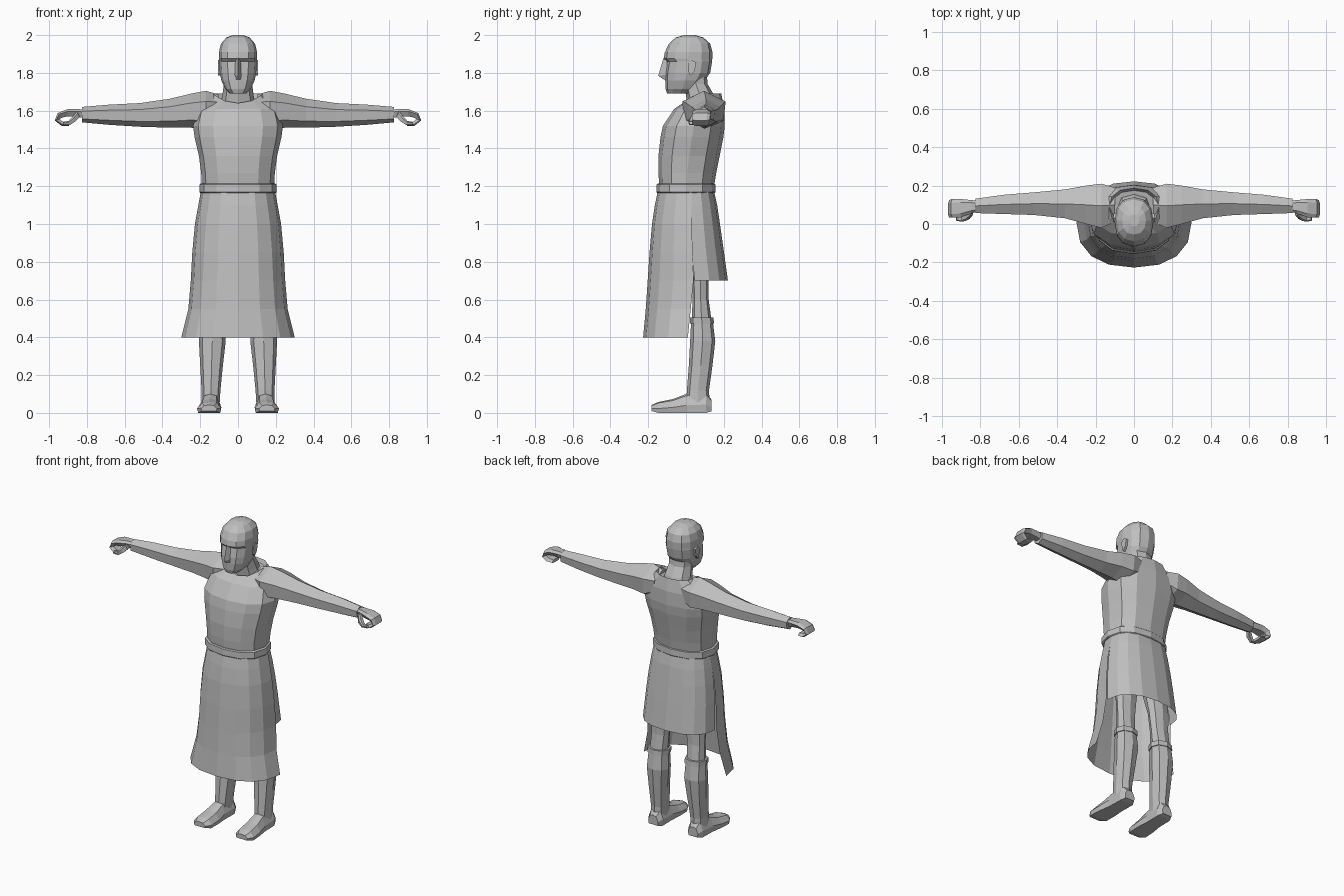
import bpy, bmesh, math
from mathutils import Vector

grey = bpy.data.materials.new("plain grey")
grey.diffuse_color = (0.52, 0.52, 0.52, 1)


def loft(name, rings, closed=True, caps=True, mirror=False):
    """Skin a list of equal-length point rings into one flat-shaded object."""
    bm = bmesh.new()
    vs = [[bm.verts.new(p) for p in r] for r in rings]
    n = len(rings[0])
    for a, b in zip(vs, vs[1:]):
        for i in range(n if closed else n - 1):
            j = (i + 1) % n
            bm.faces.new((a[i], a[j], b[j], b[i]))
    if closed and caps:
        bm.faces.new(vs[0])
        bm.faces.new(vs[-1])
    bmesh.ops.recalc_face_normals(bm, faces=bm.faces)
    me = bpy.data.meshes.new(name)
    bm.to_mesh(me)
    bm.free()
    me.materials.append(grey)
    ob = bpy.data.objects.new(name, me)
    bpy.context.collection.objects.link(ob)
    if mirror:
        ob.modifiers.new("Mirror", 'MIRROR')
    return ob


def spow(v, p):
    return math.copysign(abs(v) ** p, v)


def ring(z, rx, yf, yb, n=12, cx=0.0, p=0.85, dip=0.0):
    """Rounded-box ring from front yf to back yb; dip lowers the front."""
    pts = []
    for i in range(n):
        a = math.tau * i / n - math.pi / 2
        s, c = spow(math.sin(a), p), spow(math.cos(a), p)
        pts.append(Vector((cx + rx * c, (yf + yb) / 2 + (yb - yf) / 2 * s,
                           z - dip * max(0, -math.sin(a)) ** 2)))
    return pts


def panel(z, rx, y_edge, y_mid, n=8, p=0.85):
    """Half ring from side to side, bulging to y_mid."""
    return [Vector((rx * spow(math.cos(math.pi * i / n), p),
                    y_edge + (y_mid - y_edge) * spow(math.sin(math.pi * i / n), p), z))
            for i in range(n + 1)]


# Tunic body with a dipped neckline
loft("tunic_body", [
    ring(1.18, .19, -.14, .145), ring(1.27, .195, -.146, .16),
    ring(1.36, .207, -.146, .178), ring(1.46, .23, -.135, .198),
    ring(1.52, .238, -.122, .205), ring(1.61, .215, -.062, .203),
    ring(1.69, .13, -.01, .187, dip=.05), ring(1.665, .115, .0, .175, dip=.04)])

# Belt
loft("belt", [ring(1.165, .2, -.152, .152), ring(1.17, .205, -.157, .157),
              ring(1.21, .203, -.155, .155), ring(1.215, .195, -.148, .15)])

# Long front skirt and short back skirt, open at the sides
loft("front_skirt", [
    panel(1.18, .195, .03, -.148), panel(1.1, .21, .03, -.165),
    panel(1.0, .228, .03, -.18), panel(.85, .242, .035, -.193),
    panel(.7, .25, .04, -.203), panel(.55, .263, .025, -.213),
    panel(.4, .3, .01, -.227)], closed=False)
loft("back_skirt", [
    panel(1.18, .19, .02, .147), panel(1.1, .205, .022, .165),
    panel(1.0, .22, .025, .18), panel(.88, .232, .03, .197),
    panel(.7, .243, .045, .222)], closed=False)

# Sleeves: six-sided, ridge along the top
SECTION = [(0, 1), (1, .45), (.9, -.55), (0, -1), (-.9, -.55), (-1, .45)]


def sleeve_ring(x, y0, y1, z0, z1):
    return [Vector((x, (y0 + y1) / 2 + (y1 - y0) / 2 * u,
                    (z0 + z1) / 2 + (z1 - z0) / 2 * v)) for u, v in SECTION]


loft("sleeve", [sleeve_ring(*r) for r in (
    (.10, .01, .19, 1.54, 1.685), (.17, -.02, .21, 1.50, 1.705),
    (.25, .0, .2, 1.51, 1.69), (.36, .03, .18, 1.51, 1.663),
    (.52, .047, .165, 1.515, 1.64), (.68, .052, .152, 1.525, 1.632),
    (.825, .057, .132, 1.538, 1.62))], mirror=True)


# Hand: flat palm with the fingers and thumb curled into an open ring
def hand_ring(x, z, deg, t, y0, y1):
    a = math.radians(deg)
    d = Vector((-math.sin(a), 0, math.cos(a))) * t / 2
    c, m = Vector((x, 0, z)), (y1 - y0) * .2
    return [c + d * s + Vector((0, y, 0)) for s, y in (
        (.4, y0), (1, y0 + m), (1, y1 - m), (.4, y1), (-1, y1 - m), (-1, y0 + m))]


loft("palm_and_fingers", [hand_ring(*r) for r in (
    (.81, 1.583, 0, .045, .065, .12), (.85, 1.588, 0, .042, .055, .125),
    (.90, 1.589, -10, .038, .035, .13), (.942, 1.576, -45, .034, .033, .13),
    (.957, 1.552, -105, .027, .033, .125), (.93, 1.53, -160, .022, .035, .12),
    (.895, 1.528, -185, .018, .04, .115))], mirror=True)
loft("thumb", [hand_ring(*r) for r in (
    (.845, 1.582, -20, .035, .04, .075), (.868, 1.555, -50, .028, .018, .055),
    (.893, 1.535, -25, .022, .012, .042), (.925, 1.535, 20, .016, .016, .04))],
    mirror=True)

# Neck and head, with a recessed eye line
loft("neck", [ring(1.62, .095, .01, .17, 8), ring(1.68, .083, .0, .15, 8),
              ring(1.74, .075, -.01, .115, 8), ring(1.79, .075, -.02, .11, 8)])
loft("head", [
    ring(1.69, .042, -.1, .03), ring(1.715, .068, -.108, .07),
    ring(1.76, .088, -.11, .1), ring(1.80, .096, -.11, .128),
    ring(1.86, .1, -.1, .138), ring(1.875, .101, -.118, .139),
    ring(1.91, .101, -.112, .14), ring(1.955, .09, -.09, .128),
    ring(1.987, .062, -.055, .092), ring(2.0, .028, -.012, .05)])

# Nose wedge
loft("nose", [[Vector(p) for p in r] for r in (
    ((-.012, -.1, 1.88), (0, -.119, 1.88), (.012, -.1, 1.88)),
    ((-.02, -.1, 1.79), (0, -.147, 1.785), (.02, -.1, 1.79)),
    ((-.018, -.1, 1.765), (0, -.118, 1.765), (.018, -.1, 1.765)))])

# Ears
loft("ear", [[Vector((x, y, z)) for y, z in (
    (.015, 1.80), (.01, 1.85), (.03, 1.868), (.055, 1.855), (.045, 1.81), (.025, 1.785))]
    for x in (.085, .106)], mirror=True)

# Legs, boots and knee cuffs
loft("thigh", [ring(.49, .058, .03, .135, 8, .135), ring(.6, .06, .035, .12, 8, .13),
               ring(.72, .07, .03, .12, 8, .125), ring(1.0, .085, -.04, .12, 8, .1)],
     mirror=True)
loft("boot_shaft", [
    ring(.05, .048, .0, .125, 8, .145), ring(.12, .05, .005, .122, 8, .143),
    ring(.25, .06, .015, .14, 8, .14), ring(.38, .071, .022, .155, 8, .136),
    ring(.485, .064, .027, .142, 8, .135)], mirror=True)
loft("knee_cuff", [ring(.472, .071, .02, .148, 8, .135),
                   ring(.505, .071, .02, .146, 8, .135)], mirror=True)


# Feet
def foot_ring(y, cx, w, z0, z1):
    h = z1 - z0
    return [Vector((cx + w * u, y, z0 + h * v)) for u, v in (
        (-.9, 0), (.9, 0), (1, .4), (.6, .9), (0, 1), (-.6, .9), (-1, .4))]


loft("foot", [foot_ring(*r) for r in (
    (.135, .145, .036, .008, .07), (.105, .145, .052, 0, .11),
    (.0, .147, .053, 0, .1), (-.07, .15, .062, 0, .073),
    (-.145, .153, .064, 0, .058), (-.182, .153, .042, .01, .042))], mirror=True)
